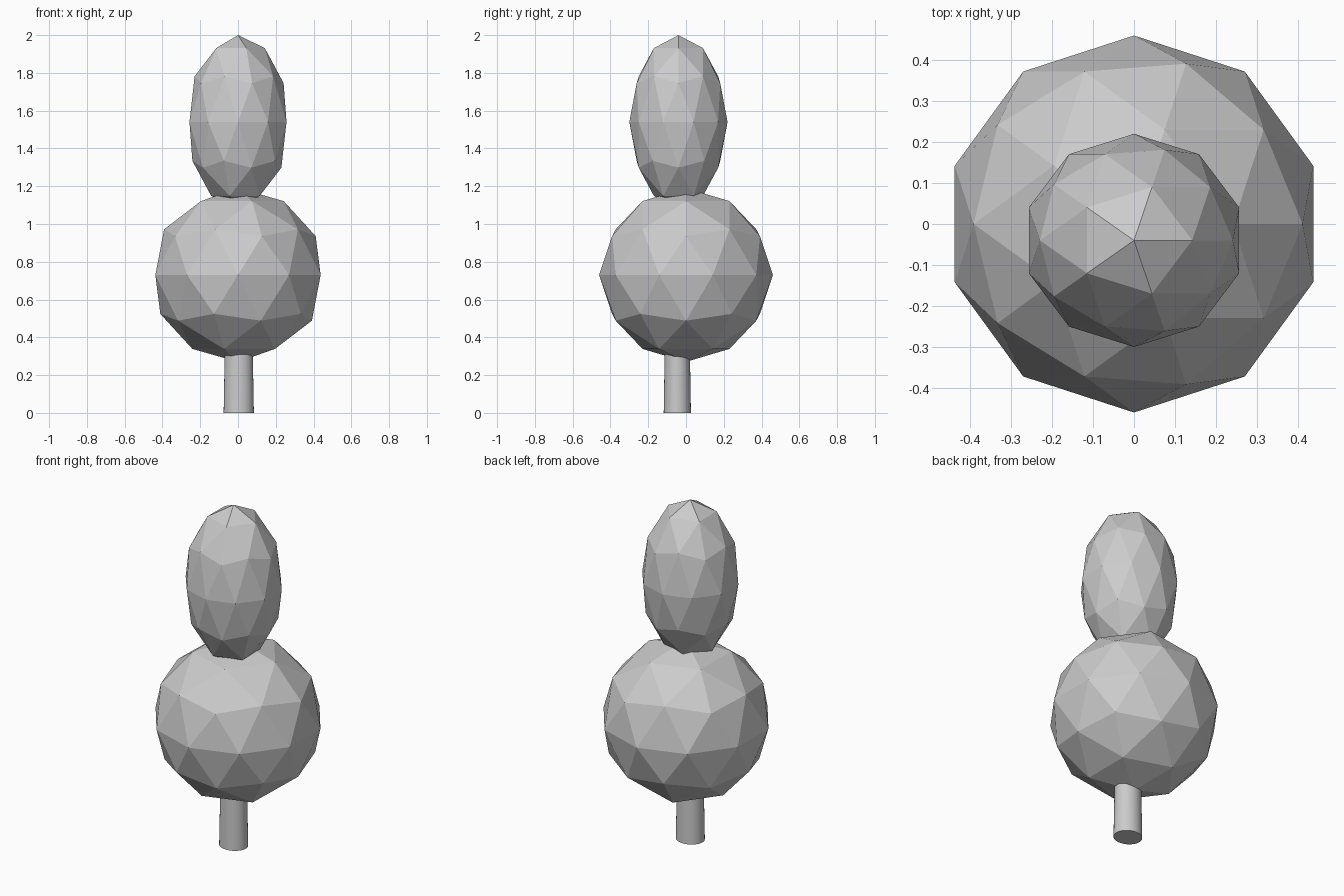
import bpy
from math import radians

if "Cube" in bpy.data.objects:
    bpy.data.objects.remove(bpy.data.objects["Cube"])


def foliage(name, location, scale):
    """Low-poly flat shaded blob of leaves."""
    bpy.ops.mesh.primitive_ico_sphere_add(subdivisions=2, radius=1, location=location)
    ob = bpy.context.object
    ob.name = name
    ob.scale = scale
    bpy.ops.object.transform_apply(location=False, rotation=False, scale=True)
    return ob


# Foliage: round lower ball and tall upper ellipsoid
foliage("lower_foliage", (0, 0, 0.73), (0.46, 0.46, 0.46))
foliage("upper_foliage", (0, -0.04, 1.54), (0.27, 0.26, 0.46))

# Trunk: slightly tapered, slightly oval, runs up into the lower ball
height = 0.5
bpy.ops.mesh.primitive_cone_add(vertices=32, radius1=0.08, radius2=0.071,
                                depth=height, location=(0.004, -0.046, height / 2))
trunk = bpy.context.object
trunk.name = "trunk"
trunk.scale = (1, 0.9, 1)
bpy.ops.object.transform_apply(location=False, rotation=False, scale=True)
bpy.ops.object.shade_smooth_by_angle(angle=radians(30))
